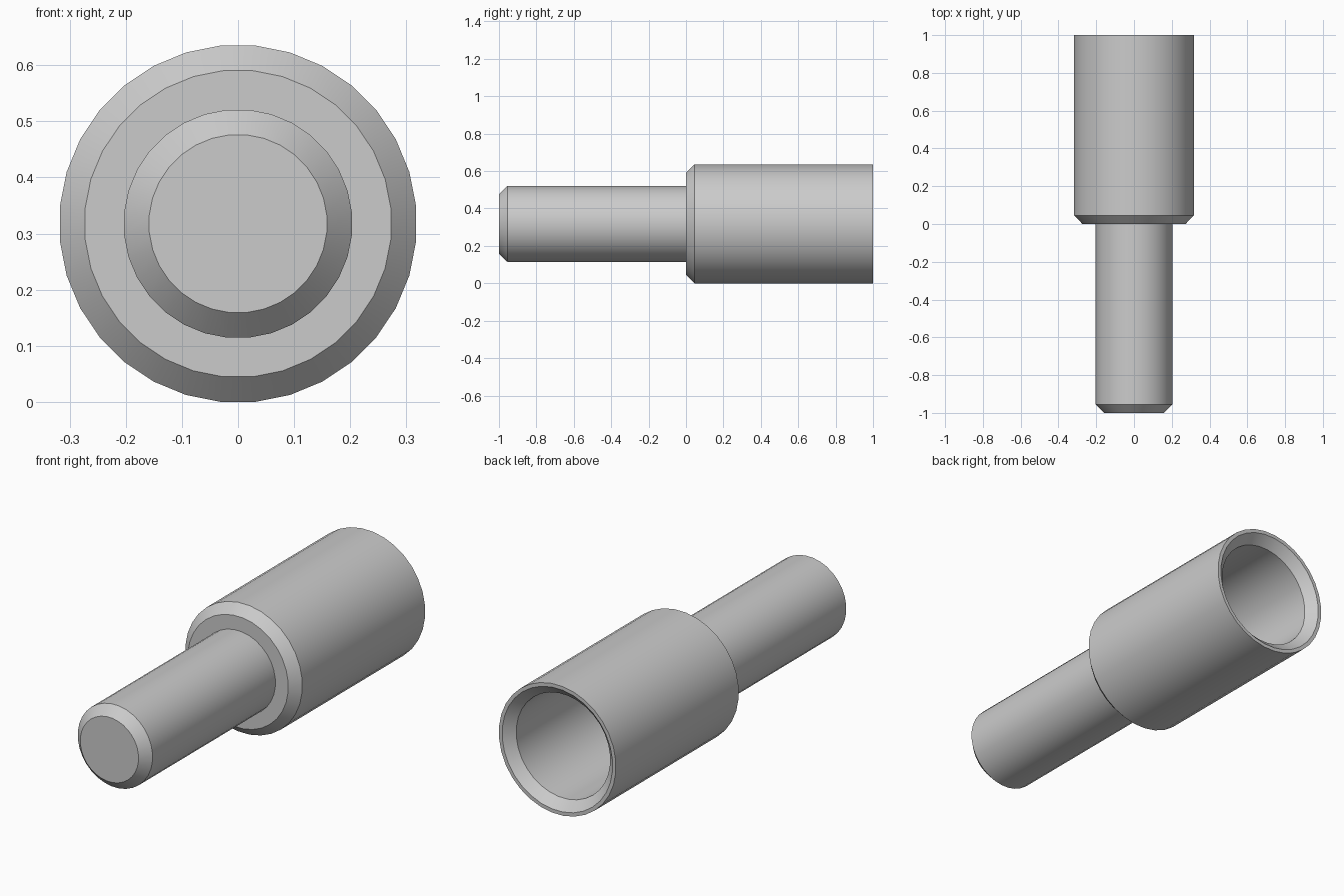
import bpy
import bmesh
import math

cube = bpy.data.objects.get("Cube")
if cube:
    bpy.data.objects.remove(cube, do_unlink=True)

SIDES = 32
AXIS_Z = 0.3175

metal = bpy.data.materials.new("plain grey")
metal.use_nodes = True
GREY = (0.6, 0.6, 0.6, 1.0)
metal.diffuse_color = GREY
metal.node_tree.nodes["Principled BSDF"].inputs["Base Color"].default_value = GREY


def lathe(name, profile):
    """Turn a (radius, y) profile around the lengthwise axis; radius 0 closes the end."""
    bm = bmesh.new()
    rings = []
    for radius, y in profile:
        if radius == 0:
            rings.append([bm.verts.new((0, y, AXIS_Z))] * SIDES)
            continue
        ring = []
        for i in range(SIDES):
            a = math.tau * (i + 0.5) / SIDES
            ring.append(bm.verts.new((radius * math.cos(a), y, AXIS_Z + radius * math.sin(a))))
        rings.append(ring)
    for r0, r1 in zip(rings, rings[1:]):
        for i in range(SIDES):
            j = (i + 1) % SIDES
            corners = list(dict.fromkeys((r0[i], r0[j], r1[j], r1[i])))
            bm.faces.new(corners)
    bmesh.ops.recalc_face_normals(bm, faces=bm.faces)
    mesh = bpy.data.meshes.new(name)
    bm.to_mesh(mesh)
    bm.free()
    mesh.materials.append(metal)
    obj = bpy.data.objects.new(name, mesh)
    bpy.context.collection.objects.link(obj)
    bpy.ops.object.select_all(action="DESELECT")
    obj.select_set(True)
    bpy.context.view_layer.objects.active = obj
    bpy.ops.object.shade_smooth_by_angle(angle=math.radians(30))
    return obj


# One turned piece: chamfered pin, shoulder, sleeve, then the chamfered blind bore
lathe("pin_and_socket", [
    (0, -1), (0.159, -1), (0.204, -0.955), (0.204, 0),
    (0.274, 0), (0.319, 0.045), (0.319, 1),
    (0.301, 1), (0.256, 0.955), (0.256, 0.05), (0, 0.05),
])
